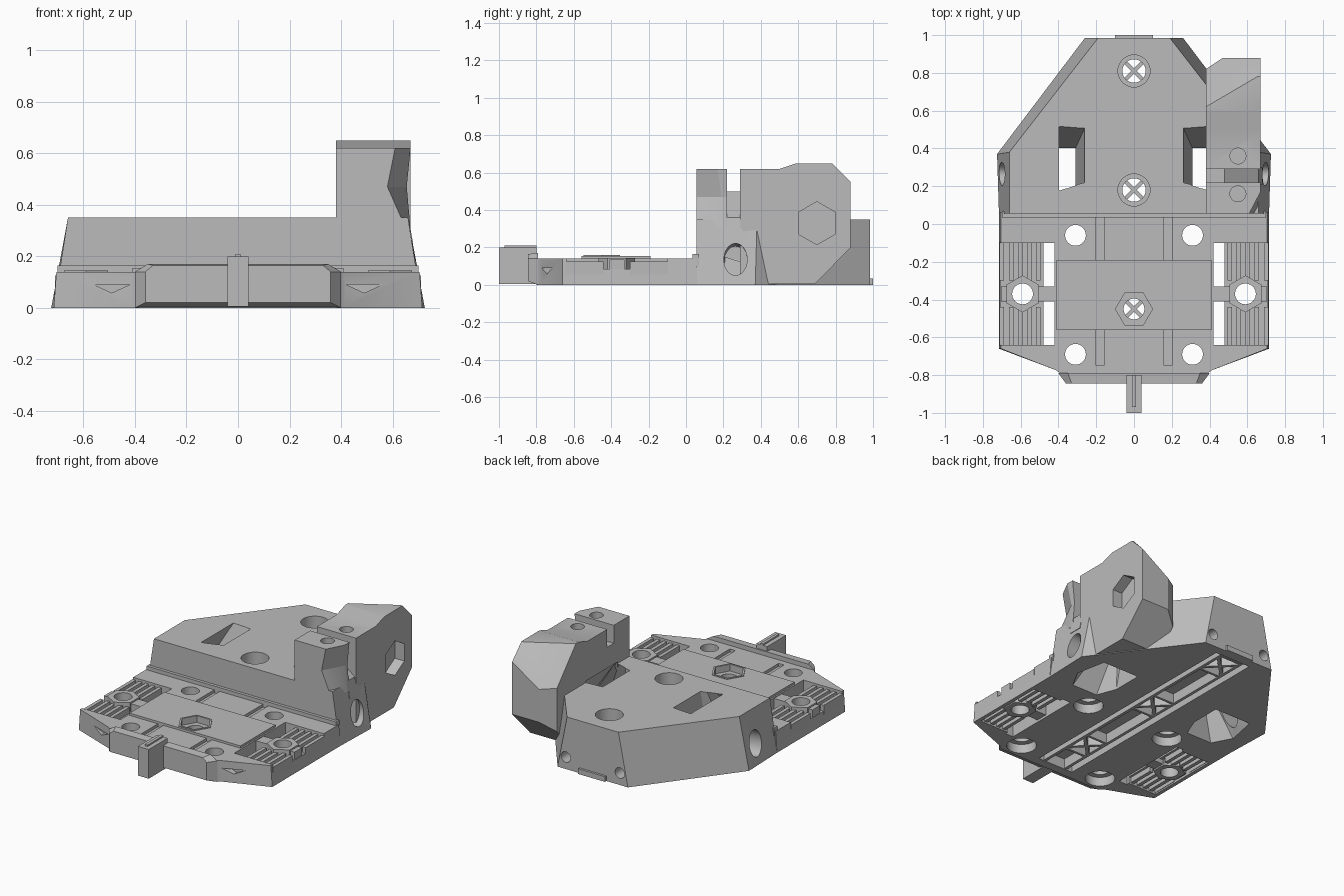
import bpy, bmesh, math
from mathutils import Vector

cube = bpy.data.objects.get("Cube")
if cube:
    bpy.data.objects.remove(cube, do_unlink=True)

grey = bpy.data.materials.new("plain_grey")
grey.use_nodes = True
grey.diffuse_color = (0.5, 0.5, 0.5, 1)
grey.node_tree.nodes["Principled BSDF"].inputs["Base Color"].default_value = (0.5, 0.5, 0.5, 1)

parts, cutters = [], []


def solid(name, pts, lo, hi, axis="z", top=None, cutter=False):
    """Loft a flat outline (and an optional second outline) along one axis."""
    place = {"z": lambda u, v, w: (u, v, w),
             "y": lambda u, v, w: (u, w, v),
             "x": lambda u, v, w: (w, u, v)}[axis]
    bm = bmesh.new()
    a = [bm.verts.new(place(u, v, lo)) for u, v in pts]
    b = [bm.verts.new(place(u, v, hi)) for u, v in (top or pts)]
    n = len(a)
    bm.faces.new(a)
    bm.faces.new(b[::-1])
    for i in range(n):
        j = (i + 1) % n
        bm.faces.new((a[i], b[i], b[j], a[j]))
    bmesh.ops.recalc_face_normals(bm, faces=bm.faces)
    mesh = bpy.data.meshes.new(name)
    bm.to_mesh(mesh)
    bm.free()
    obj = bpy.data.objects.new(name, mesh)
    bpy.context.collection.objects.link(obj)
    obj.hide_render = cutter
    (cutters if cutter else parts).append(obj)
    return obj


def rect(x0, x1, y0, y1):
    return [(x0, y0), (x1, y0), (x1, y1), (x0, y1)]


def ring(cx, cy, r, n=40, turn=0.0, stretch=1.0):
    return [(cx + r * math.cos(turn + math.tau * i / n),
             cy + stretch * r * math.sin(turn + math.tau * i / n)) for i in range(n)]


def flip(pts, s):
    return [(s * u, v) for u, v in pts]


def both(pts):
    """Close a half outline by mirroring it across the centre."""
    return pts + [(-u, v) for u, v in reversed(pts)]


def hole(name, pts, lo, hi, axis="z", top=None):
    return solid(name, pts, lo, hi, axis, top, cutter=True)


def cut(targets, tools):
    for obj in targets:
        for tool in tools:
            mod = obj.modifiers.new("cut", "BOOLEAN")
            mod.operation, mod.solver, mod.object = "DIFFERENCE", "EXACT", tool
    bpy.context.view_layer.update()
    graph = bpy.context.evaluated_depsgraph_get()
    baked = [bpy.data.meshes.new_from_object(o.evaluated_get(graph)) for o in targets]
    for obj, mesh in zip(targets, baked):
        obj.modifiers.clear()
        obj.data = mesh


def slice_off(obj, point, normal):
    """Remove everything on the normal side of a plane and cap the opening."""
    bm = bmesh.new()
    bm.from_mesh(obj.data)
    bmesh.ops.bisect_plane(bm, geom=bm.verts[:] + bm.edges[:] + bm.faces[:],
                           plane_co=point, plane_no=normal, clear_outer=True)
    bmesh.ops.holes_fill(bm, edges=[e for e in bm.edges if e.is_boundary], sides=0)
    bmesh.ops.recalc_face_normals(bm, faces=bm.faces)
    bm.to_mesh(obj.data)
    bm.free()


# Low front plate and its raised centre
base = solid("base_plate", both([(0.38, -0.80), (0.41, -0.775), (0.715, -0.66), (0.715, 0.06)]),
             0, 0.14, top=both([(0.38, -0.80), (0.41, -0.775), (0.705, -0.66), (0.705, 0.06)]))
centre = solid("centre_plate", rect(-0.41, 0.41, -0.56, -0.19), 0.09, 0.155)
hex_rim = solid("nut_rim", ring(0, -0.45, 0.112, 6), 0.09, 0.16)
solid("front_lip", both([(0.36, 0.02), (0.36, 0.14), (0.33, 0.165)]), -0.845, -0.79, "y",
      both([(0.40, 0.0), (0.40, 0.14), (0.35, 0.17)]))
solid("front_tab", rect(-0.04, 0.04, -1.0, -0.80), 0.005, 0.20)
solid("front_tab_ridge", rect(-0.01, 0.01, -0.97, -0.80), 0.19, 0.21)
solid("rear_tab", rect(-0.10, 0.10, 0.96, 1.0), 0, 0.035)
step = solid("wall_foot", rect(-0.70, 0.70, 0.035, 0.07), 0.10, 0.165)

# Tall rear block with leaning sides
block = solid("rear_block", both([(0.715, 0.055), (0.725, 0.37), (0.26, 0.985)]), 0, 0.35,
              top=both([(0.66, 0.055), (0.66, 0.38), (0.19, 0.985)]))

# Clamp tower with sloped rear corner
tower = solid("clamp_tower", [(0.29, 0.005), (0.29, 0.62), (0.50, 0.62), (0.59, 0.65), (0.78, 0.65),
                              (0.88, 0.55), (0.88, 0.20), (0.69, 0.005)], 0.38, 0.67, "x")
a, b, c = Vector((0.38, 0.62, 0.65)), Vector((0.67, 0.79, 0.65)), Vector((0.67, 0.88, 0.55))
slope = (b - a).cross(c - a)
slice_off(tower, a, slope if slope.z > 0 else -slope)
slice_off(tower, (0.38, 0.82, 0), (-0.06, 0.09, 0))

# Clamp post in front of the tower, with the slot floor between them
waist = [(0.38, 0.055), (0.58, 0.055), (0.655, 0.19), (0.655, 0.22), (0.38, 0.22)]
post_low = solid("post_lower", [(0.38, 0.055), (0.655, 0.055), (0.67, 0.19), (0.67, 0.22), (0.38, 0.22)],
                 0.30, 0.47, top=waist)
post_top = solid("post_upper", waist, 0.47, 0.62,
                 top=[(0.38, 0.055), (0.61, 0.055), (0.67, 0.17), (0.67, 0.22), (0.38, 0.22)])
floor = solid("slot_floor", [(0.38, 0.25), (0.38, 0.50), (0.48, 0.50), (0.66, 0.36), (0.68, 0.25)],
              0.21, 0.30, "y")
tower_group = [tower, post_low, post_top, floor]

# Openings repeated on both sides
base_cuts, block_cuts, pockets = [], [], []
for s in (1, -1):
    pocket = hole("pocket_cutter",
                  flip([(0.31, 0.40), (0.31, 0.20), (0.36, 0.07), (0.55, 0.07), (0.62, 0.20), (0.58, 0.40)], s),
                  -0.01, 0.36,
                  top=flip([(0.26, 0.51), (0.26, 0.22), (0.30, 0.21), (0.36, 0.19), (0.39, 0.18), (0.39, 0.52)], s))
    pockets.append(pocket)
    side = hole("side_hole_cutter", ring(0.265, 0.12, 0.062, stretch=1.4), s * 0.52, s * 0.85, "x",
                ring(0.265, 0.15, 0.062, stretch=1.4))
    block_cuts += [pocket, side, hole("rear_hole_cutter", ring(s * 0.20, 0.08, 0.035), 0.80, 1.1, "y")]
    for y in (-0.06, -0.69):
        base_cuts += [hole("bolt_cutter", ring(s * 0.31, y, 0.055), -0.1, 0.3),
                      hole("counterbore_cutter", ring(s * 0.31, y, 0.09), -0.1, 0.06)]
    base_cuts += [
        hole("window_cutter", flip(rect(0.42, 0.48, -0.64, -0.10), s), -0.1, 0.3),
        hole("rib_bay_cutter", flip(rect(0.47, 0.80, -0.64, -0.10), s), 0.085, 0.3),
        hole("under_bay_cutter", flip(rect(0.47, 0.69, -0.62, -0.12), s), -0.1, 0.045),
        hole("slot_cutter_front", flip(rect(0.16, 0.20, -0.75, -0.55), s), 0.12, 0.3),
        hole("slot_cutter_back", flip(rect(0.16, 0.20, -0.20, 0.04), s), 0.12, 0.3),
        hole("dent_cutter", flip([(0.42, 0.09), (0.56, 0.09), (0.49, 0.058)], s), -0.9, -0.715, "y")]

    # Side boss on its crossbar
    through = hole("boss_hole_cutter", ring(s * 0.59, -0.37, 0.055), -0.1, 0.3)
    base_cuts.append(through)
    word = "left" if s > 0 else "right"
    boss = solid("hex_boss_" + word, ring(s * 0.59, -0.37, 0.098, 6, math.pi / 2), 0.005, 0.145)
    bar = solid("crossbar_" + word, flip(rect(0.40, 0.705, -0.41, -0.33), s), 0.015, 0.135)
    cut([boss, bar], [through])

    # Grip ribs either side of the boss
    for i in range(5):
        x = 0.495 + 0.048 * i
        for y0, y1 in ((-0.645, -0.44), (-0.30, -0.095)):
            solid("grip_rib_" + word, flip(rect(x, x + 0.024, y0, y1), s), 0.01, 0.125)

# Central screw holes and the long trench underneath
trench = hole("trench_cutter", rect(-0.13, 0.13, -0.74, 0.93), -0.1, 0.07)
for y in (0.18, 0.81):
    block_cuts += [hole("screw_cutter", ring(0, y, 0.062), -0.1, 0.5),
                   hole("screw_head_cutter", ring(0, y, 0.085), 0.24, 0.5)]
nut = hole("nut_cutter", ring(0, -0.45, 0.098, 6), 0.115, 0.4)
nut_hole = hole("nut_hole_cutter", ring(0, -0.45, 0.055), -0.1, 0.3)
cut([base], base_cuts + [trench, nut, nut_hole])
cut([centre, hex_rim], [nut, nut_hole])
cut([block], block_cuts + [trench])
cut(tower_group, [pockets[0]])

# Tower details: hexagonal recess and two vertical screw holes
hex_cut = hole("hex_cutter", ring(0.70, 0.33, 0.115, 6, math.pi / 2), 0.60, 0.8, "x")
top_cuts = [hole("clamp_screw_cutter", ring(0.55, y, 0.042), 0.50, 0.8) for y in (0.16, 0.36)]
cut([tower, post_top], top_cuts)
cut([tower], [hex_cut])

# Trench rails and diagonal braces
for s in (1, -1):
    solid("trench_rail", rect(s * 0.08 - 0.01, s * 0.08 + 0.01, -0.75, 0.94), 0.005, 0.075)
for y in (-0.45, 0.18, 0.81):
    for s in (1, -1):
        solid("cross_brace", flip([(-0.09, y - 0.075), (-0.075, y - 0.09), (0.09, y + 0.075), (0.075, y + 0.09)], s),
              0.005, 0.075)
    for edge in (y - 0.10, y + 0.10):
        solid("trench_rib", rect(-0.08, 0.08, edge - 0.008, edge + 0.008), 0.005, 0.075)

# Remove helpers, then colour and shade every part
for obj in cutters:
    bpy.data.objects.remove(obj, do_unlink=True)
bpy.ops.object.select_all(action="DESELECT")
for obj in parts:
    obj.data.materials.clear()
    obj.data.materials.append(grey)
    obj.select_set(True)
bpy.context.view_layer.objects.active = base
bpy.ops.object.shade_smooth_by_angle(angle=math.radians(25))
